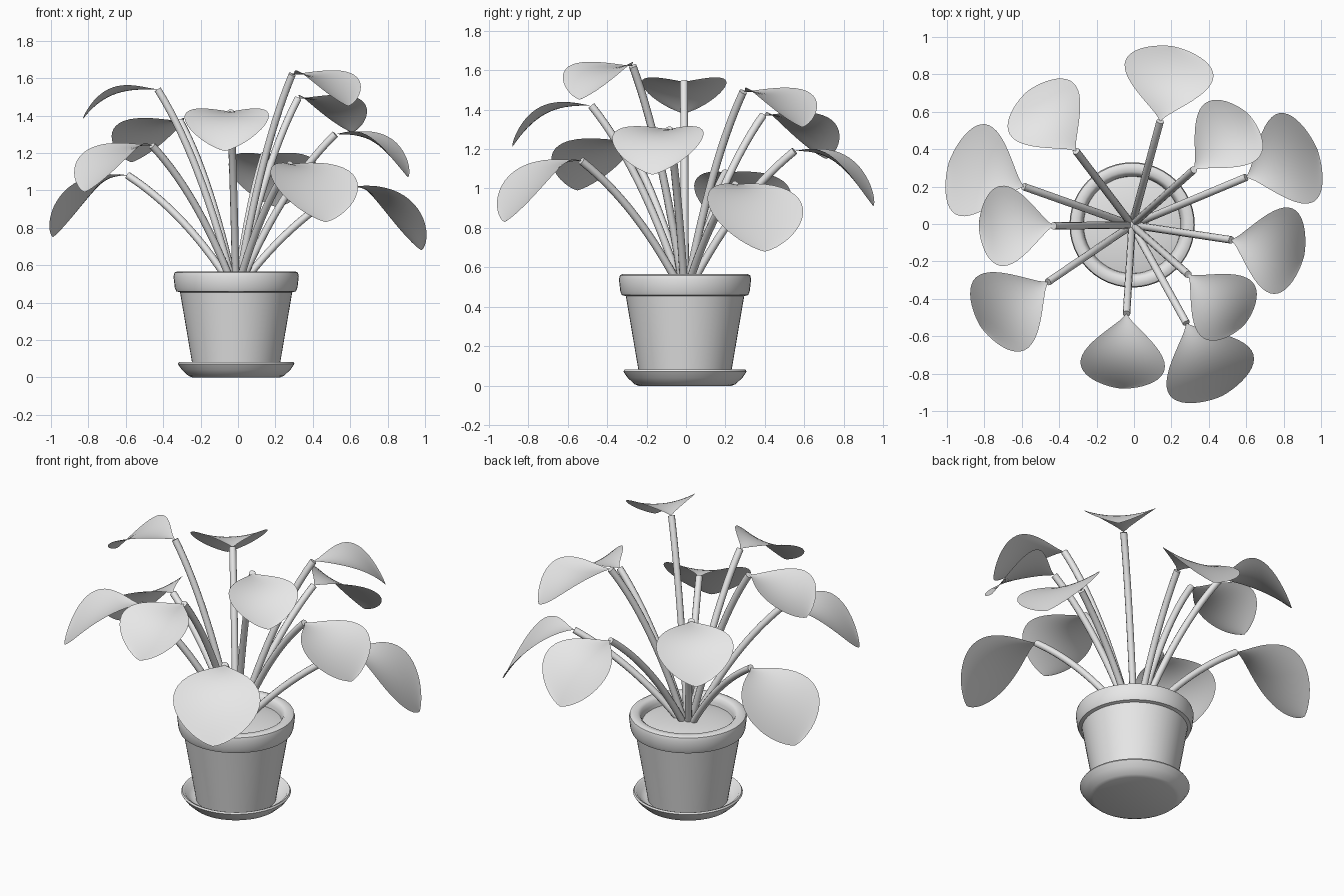
import bpy
import bmesh
import math
from mathutils import Vector

if "Cube" in bpy.data.objects:
    bpy.data.objects.remove(bpy.data.objects["Cube"], do_unlink=True)

grey = bpy.data.materials.new("light_grey")
grey.use_nodes = True
grey.diffuse_color = (0.8, 0.8, 0.8, 1)
grey.node_tree.nodes["Principled BSDF"].inputs["Base Color"].default_value = (0.8, 0.8, 0.8, 1)

CENTRE = Vector((-0.01, -0.005, 0))


def finish(name, bm, angle=40):
    bmesh.ops.remove_doubles(bm, verts=bm.verts, dist=0.0003)
    bmesh.ops.recalc_face_normals(bm, faces=bm.faces)
    mesh = bpy.data.meshes.new(name)
    bm.to_mesh(mesh)
    bm.free()
    mesh.materials.append(grey)
    obj = bpy.data.objects.new(name, mesh)
    bpy.context.collection.objects.link(obj)
    bpy.ops.object.select_all(action='DESELECT')
    obj.select_set(True)
    bpy.context.view_layer.objects.active = obj
    bpy.ops.object.shade_smooth_by_angle(angle=math.radians(angle))
    return obj


def lathe(name, profile, steps=48):
    bm = bmesh.new()
    verts = [bm.verts.new(CENTRE + Vector((r, 0, z))) for r, z in profile]
    edges = [bm.edges.new(pair) for pair in zip(verts, verts[1:])]
    bmesh.ops.spin(bm, geom=verts + edges, cent=CENTRE, axis=(0, 0, 1),
                   angle=math.tau, steps=steps, use_merge=True)
    return finish(name, bm)


def grid(bm, rows, closed=False):
    """Skin a list of equally long point rows."""
    rings = [[bm.verts.new(p) for p in row] for row in rows]
    n = len(rings[0])
    for a, b in zip(rings, rings[1:]):
        for i in range(n if closed else n - 1):
            j = (i + 1) % n
            bm.faces.new((a[i], a[j], b[j], b[i]))
    return rings


# Saucer, pot with rolled rim, and soil
lathe("saucer", [(0, 0), (0.235, 0), (0.255, 0.008), (0.29, 0.04), (0.312, 0.072),
                 (0.306, 0.082), (0.292, 0.076), (0.27, 0.045), (0.24, 0.03), (0, 0.03)])
lathe("pot", [(0, 0.031), (0.228, 0.031), (0.236, 0.08), (0.3, 0.455), (0.32, 0.46),
              (0.328, 0.48), (0.335, 0.54), (0.33, 0.56), (0.315, 0.567), (0.285, 0.567),
              (0.27, 0.555), (0.262, 0.53), (0.255, 0.48)])
lathe("soil", [(0.262, 0.51), (0.2, 0.525), (0.1, 0.532), (0, 0.535)])


def stem(name, tip, radius=0.02, steps=14, sides=10):
    root = CENTRE + Vector((0, 0, 0.48)) + Vector((tip.x, tip.y, 0)) * 0.03
    span = tip - root
    ctrl = root + Vector((span.x * 0.44, span.y * 0.44, span.z * 0.66))
    side = Vector((-span.y, span.x, 0)).normalized()
    rows = []
    for k in range(steps + 1):
        t = k / steps
        p = root * (1 - t) ** 2 + ctrl * 2 * t * (1 - t) + tip * t * t
        tangent = ((ctrl - root) * (1 - t) + (tip - ctrl) * t).normalized()
        up = tangent.cross(side)
        rows.append([p + radius * (side * math.cos(a) + up * math.sin(a))
                     for a in (math.tau * i / sides for i in range(sides))])
    bm = bmesh.new()
    rings = grid(bm, rows, closed=True)
    bm.faces.new(rings[-1])
    bm.faces.new(rings[0])
    finish(name, bm)


def leaf(name, base, tip, half_width, rows=20, cols=12):
    run = Vector((tip.x - base.x, tip.y - base.y, 0))
    side = Vector((-run.y, run.x, 0)).normalized()
    drop = base.z - tip.z
    bend = 4.2 - 6 * drop
    peak = 0.677 ** 1.3 * 0.323 ** 0.62
    points = []
    for r in range(rows + 1):
        u = 1 - (1 - r / rows) ** 1.8
        w = u ** 1.3 * (1 - u) ** 0.62 / peak
        mid = base + run * u - Vector((0, 0, drop * u ** bend))
        row = []
        for c in range(cols + 1):
            v = 2 * c / cols - 1
            row.append(mid + side * (half_width * w * v) + Vector((0, 0, 0.042 * w * v * v)))
        points.append(row)
    bm = bmesh.new()
    grid(bm, points)
    obj = finish(name, bm, 60)
    # Upper side faces up
    if sum(p.normal.z for p in obj.data.polygons) < 0:
        obj.data.flip_normals()


# Each leaf: stem end, leaf tip, half width
LEAVES = [
    ((0.14, 0.55, 1.19), (0.21, 0.95, 0.91), 0.24),
    ((-0.31, 0.39, 1.37), (-0.57, 0.71, 1.15), 0.22),
    ((-0.59, 0.2, 1.08), (-0.99, 0.33, 0.75), 0.255),
    ((-0.43, -0.01, 1.54), (-0.83, -0.01, 1.38), 0.215),
    ((-0.46, -0.31, 1.24), (-0.82, -0.55, 0.99), 0.235),
    ((-0.04, -0.48, 1.42), (-0.07, -0.88, 1.21), 0.226),
    ((0.28, -0.53, 1.14), (0.47, -0.92, 0.83), 0.25),
    ((0.29, -0.27, 1.62), (0.59, -0.54, 1.45), 0.2),
    ((0.52, -0.085, 1.3), (0.91, -0.17, 1.07), 0.235),
    ((0.6, 0.25, 1.02), (0.98, 0.4, 0.68), 0.255),
    ((0.32, 0.29, 1.49), (0.61, 0.59, 1.31), 0.205),
]
for i, (base, tip, half_width) in enumerate(LEAVES, 1):
    base, tip = Vector(base), Vector(tip)
    stem(f"stem_{i}", base)
    leaf(f"leaf_{i}", base, tip, half_width)
